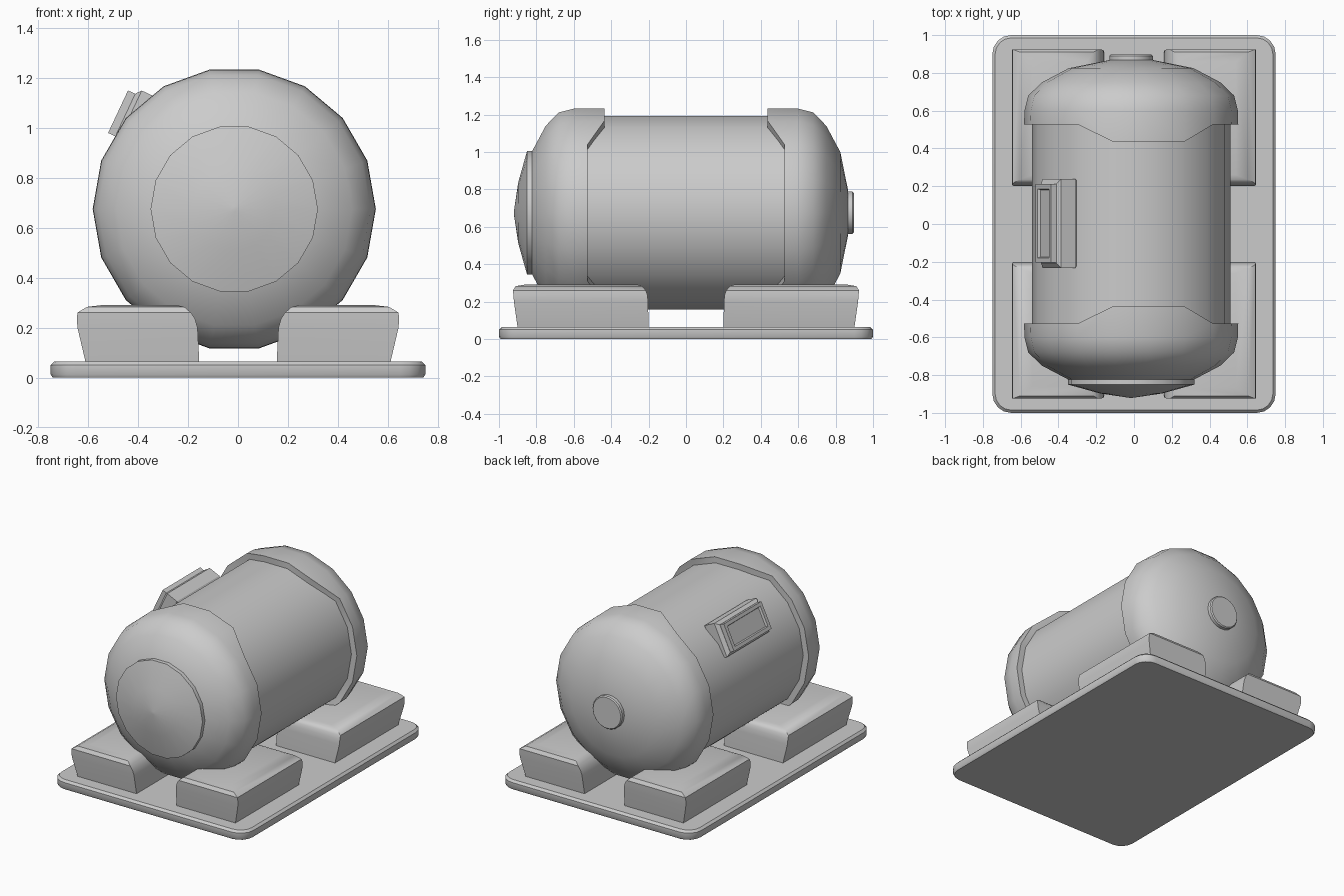
import bpy, bmesh
from math import sin, cos, pi, radians
from mathutils import Vector

if "Cube" in bpy.data.objects:
    bpy.data.objects.remove(bpy.data.objects["Cube"])

CX, CZ, N = -0.015, 0.675, 18   # tank axis and side count


def loft(name, rings, angle=35):
    """Skin equal-length point rings, cap both ends, smooth by angle."""
    bm = bmesh.new()
    vs = [[bm.verts.new(p) for p in r] for r in rings]
    n = len(rings[0])
    for a, b in zip(vs, vs[1:]):
        for i in range(n):
            j = (i + 1) % n
            bm.faces.new((a[i], a[j], b[j], b[i]))
    bm.faces.new(vs[0])
    bm.faces.new(vs[-1])
    bmesh.ops.recalc_face_normals(bm, faces=bm.faces)
    me = bpy.data.meshes.new(name)
    bm.to_mesh(me)
    bm.free()
    me.shade_smooth()
    me.set_sharp_from_angle(angle=radians(angle))
    ob = bpy.data.objects.new(name, me)
    bpy.context.collection.objects.link(ob)
    return ob


def circle(r, y, shift=None):
    """Ring around the tank axis; shift(i) overrides y per vertex."""
    return [(CX + r * cos(2 * pi * i / N), shift(i) if shift else y,
             CZ + r * sin(2 * pi * i / N)) for i in range(N)]


def rect(z, x0, x1, y0, y1):
    return [(x0, y0, z), (x1, y0, z), (x1, y1, z), (x0, y1, z)]


def rounded_rect(z, inset, hx=0.75, hy=1.0, rad=0.1, seg=4):
    pts = []
    for k, (sx, sy) in enumerate([(1, 1), (-1, 1), (-1, -1), (1, -1)]):
        for s in range(seg + 1):
            a = (k + s / seg) * pi / 2
            pts.append((sx * (hx - rad) + (rad - inset) * cos(a),
                        sy * (hy - rad) + (rad - inset) * sin(a), z))
    return pts


# Base plate with softened edges
loft("base_plate", [rounded_rect(z, i) for z, i in
                    [(0, 0.008), (0.012, 0), (0.05, 0), (0.065, 0.015)]])

# Tank body
loft("tank_body", [circle(0.525, -0.6), circle(0.525, 0.6)])

# End caps, with rim tabs reaching inward at the top and bottom
TABS = {3, 4, 5, 13, 14, 15}
CAP = [(0.565, 0.60), (0.545, 0.68), (0.472, 0.75), (0.33, 0.825),
       (0.12, 0.867)]
for s, name in ((-1, "front_cap"), (1, "back_cap")):
    rim = lambda i: s * (0.437 if i in TABS else 0.527)
    loft(name, [circle(0.50, 0, rim), circle(0.567, 0, rim)]
         + [circle(r, s * y) for r, y in CAP])

# Domed front disc and small rear plug
loft("front_disc", [circle(r, y) for r, y in
                    [(0.335, -0.80), (0.335, -0.85), (0.165, -0.897),
                     (0.01, -0.92)]])
loft("rear_plug", [circle(0.115, 0.84), circle(0.115, 0.89),
                   circle(0.108, 0.897)])

# Four support feet
FOOT = [(0.06, 0.155, 0.61, 0.20, 0.90), (0.20, 0.162, 0.643, 0.203, 0.92),
        (0.235, 0.172, 0.645, 0.206, 0.923),
        (0.26, 0.188, 0.643, 0.215, 0.925),
        (0.283, 0.215, 0.605, 0.235, 0.91),
        (0.291, 0.25, 0.54, 0.26, 0.86)]
for sx, side in ((-1, "left"), (1, "right")):
    for sy, end in ((-1, "front"), (1, "back")):
        loft(f"{end}_{side}_foot",
             [rect(z, sx * a, sx * b, sy * c, sy * d)
              for z, a, b, c, d in FOOT])

# Tilted terminal box on the upper left: d outward, t along its face
OUT, UP = Vector((-0.905, 0, 0.425)), Vector((0.425, 0, 0.905))


def tilted(d, t0, t1, h):
    o = Vector((CX, 0.003, CZ)) + OUT * d
    return [o + UP * t + Vector((0, y, 0)) for t, y in
            ((t0, -h), (t1, -h), (t1, h), (t0, h))]


loft("box_housing", [tilted(*r) for r in
                     [(0.42, 0.06, 0.25, 0.21), (0.455, 0.04, 0.272, 0.235),
                      (0.537, 0.04, 0.272, 0.235), (0.555, 0.06, 0.25, 0.21)]],
     20)
loft("box_cover", [tilted(*r) for r in
                   [(0.53, 0.061, 0.249, 0.208), (0.587, 0.061, 0.249, 0.208),
                    (0.587, 0.085, 0.225, 0.182),
                    (0.572, 0.09, 0.22, 0.177)]], 20)
